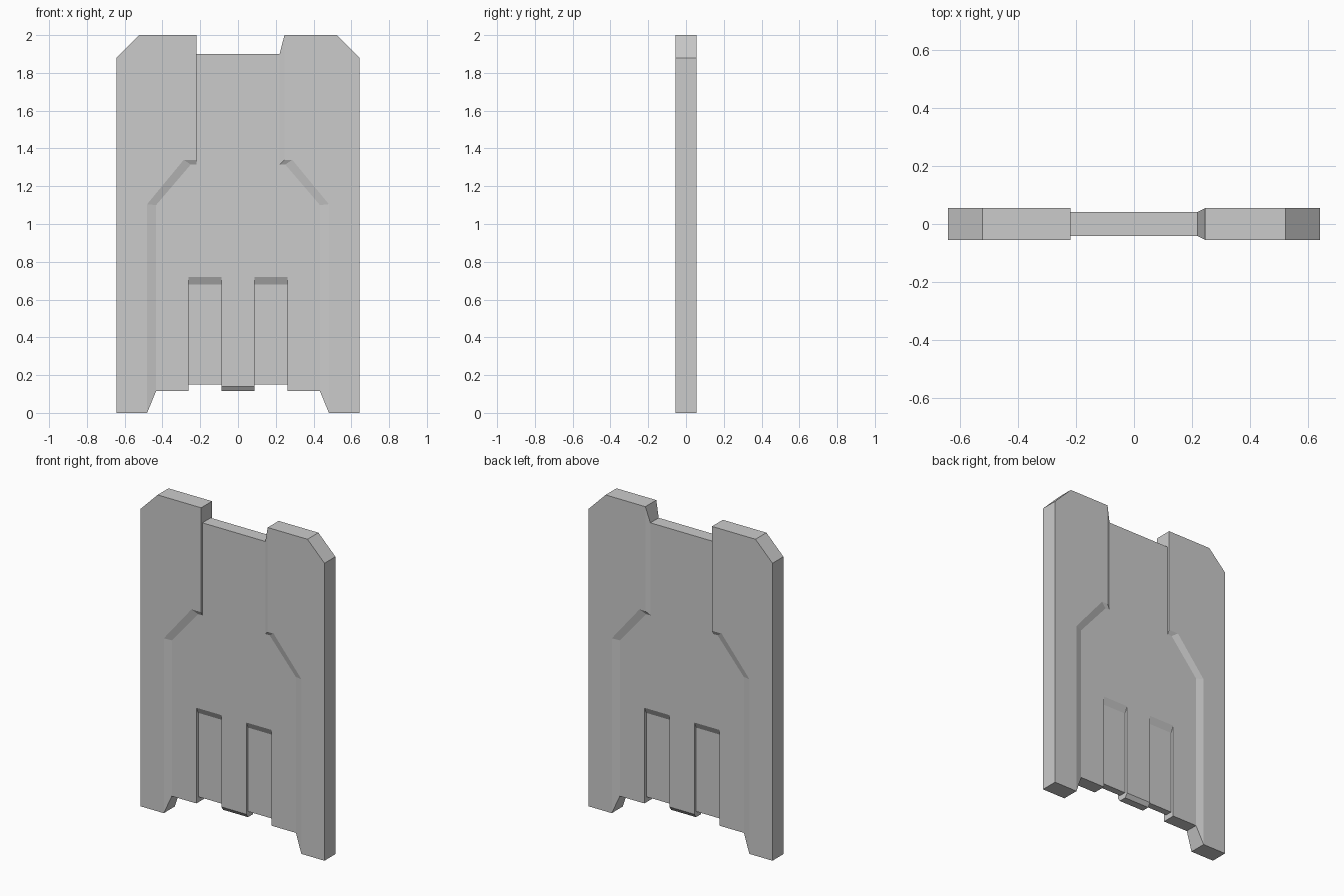
import bpy, bmesh

if "Cube" in bpy.data.objects:
    bpy.data.objects.remove(bpy.data.objects["Cube"])

# depth of each surface level, measured from the mid plane
FRAME, PANEL, SLOT, LIP = 0.0545, 0.0415, 0.022, 0.024

bm = bmesh.new()


def face(points):
    """Add one face from (x, z, depth) points on the front side."""
    bm.faces.new([bm.verts.new((x, -d, z)) for x, z, d in points])


def level(outline, depth, side=1):
    return [(side * x, z, depth) for x, z in outline]


foot = [(.434, .115), (.434, 1.10), (.25, 1.315), (.22, 1.315), (.22, 1.9)]
slot_cut = [(.262, .115), (.262, .72), (.087, .72), (.087, .14)]

# raised side frames with sloped inner borders (left upper wall is upright)
for side, top_x in ((-1, .22), (1, .246)):
    rim = [(.481, 0), (.481, 1.105), (.287, 1.34), (top_x, 1.34), (top_x, 2)]
    face(level(rim + [(.524, 2), (.643, 1.88), (.643, 0)], FRAME, side))
    high, low = level(rim, FRAME, side), level(foot, PANEL, side)
    for i in range(len(rim) - 1):
        face([high[i], high[i + 1], low[i + 1], low[i]])

# centre panel, notched around the two slots
right = foot[::-1] + slot_cut
face(level(right, PANEL) + level(right[::-1], PANEL, -1))

# slots: floor, sloped top and upright side walls
for side in (-1, 1):
    a, b = side * .087, side * .262
    face([(a, .15, SLOT), (b, .15, SLOT), (b, .68, SLOT), (a, .68, SLOT)])
    face([(a, .68, SLOT), (b, .68, SLOT), (b, .72, PANEL), (a, .72, PANEL)])
    for x, bottom in ((a, .14), (b, .115)):
        face([(x, bottom, PANEL), (x, .15, SLOT), (x, .68, SLOT), (x, .72, PANEL)])

# chamfered lip of the middle tab
face([(-.087, .14, PANEL), (.087, .14, PANEL), (.087, .115, LIP), (-.087, .115, LIP)])

# edge walls: pull the open border back to the mid plane, then mirror to the back
bmesh.ops.remove_doubles(bm, verts=bm.verts[:], dist=1e-4)
border = [e for e in bm.edges if e.is_boundary]
walls = bmesh.ops.extrude_edge_only(bm, edges=border)
for v in walls["geom"]:
    if isinstance(v, bmesh.types.BMVert):
        v.co.y = 0
bmesh.ops.mirror(bm, geom=bm.verts[:] + bm.edges[:] + bm.faces[:],
                 axis='Y', merge_dist=1e-4)
bmesh.ops.remove_doubles(bm, verts=bm.verts[:], dist=1e-4)

# join the front and back halves of each flat edge wall
bmesh.ops.dissolve_limit(bm, angle_limit=0.002, verts=bm.verts[:], edges=bm.edges[:])
bmesh.ops.recalc_face_normals(bm, faces=bm.faces[:])

mesh = bpy.data.meshes.new("armor_plate")
bm.to_mesh(mesh)
bm.free()
bpy.context.collection.objects.link(bpy.data.objects.new("armor_plate", mesh))
